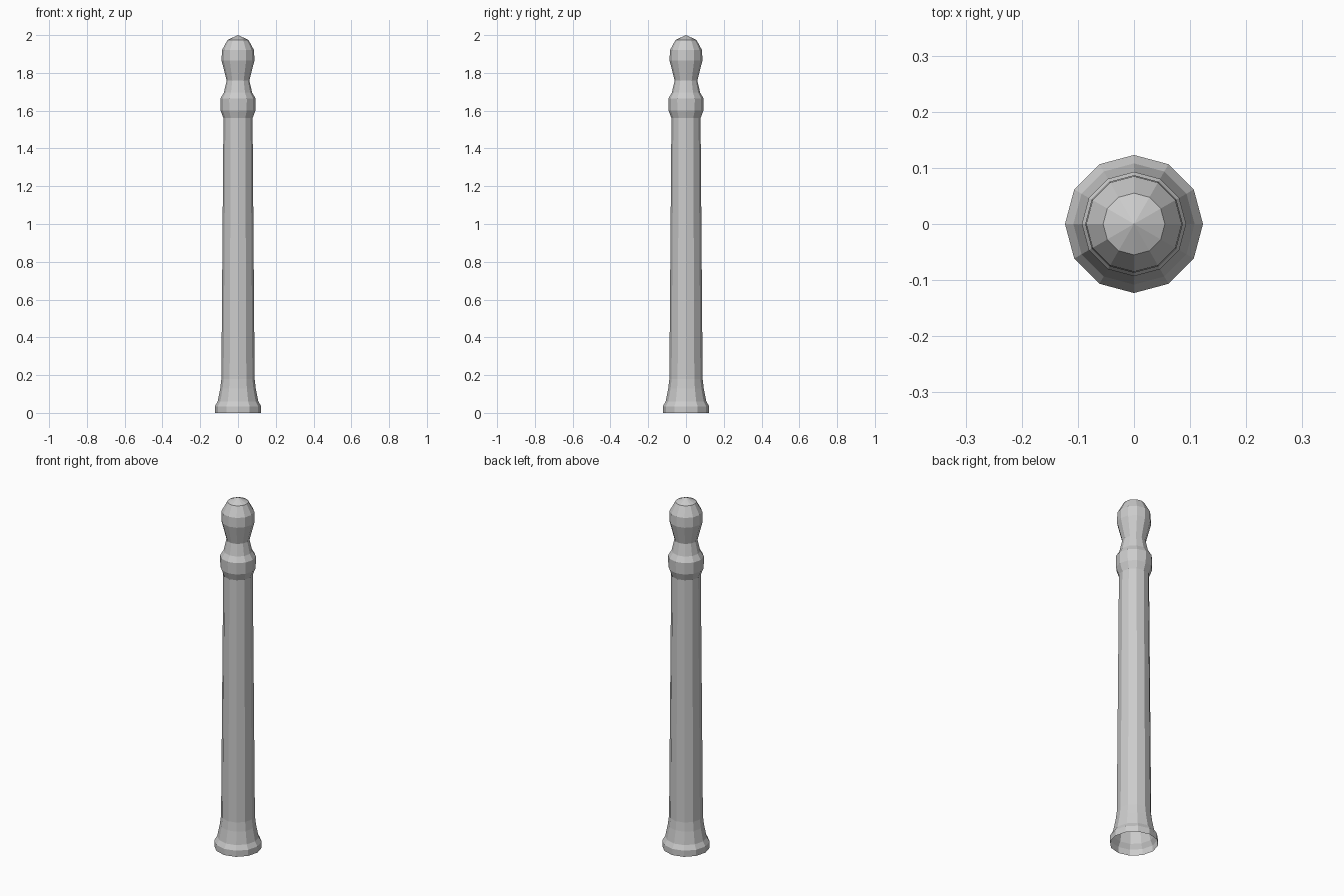
import bpy
import math

cube = bpy.data.objects.get("Cube")
if cube:
    bpy.data.objects.remove(cube)

grey = bpy.data.materials.new("plain grey")
grey.use_nodes = True
colour = (0.6, 0.6, 0.6, 1)
grey.diffuse_color = colour
grey.node_tree.nodes["Principled BSDF"].inputs["Base Color"].default_value = colour

SIDES = 12


def lathe(name, profile, tip=None):
    """Turn a (radius, height) profile around z, open below, closed by an optional tip."""
    verts = [(r * math.cos(math.tau * i / SIDES), r * math.sin(math.tau * i / SIDES), z)
             for r, z in profile for i in range(SIDES)]
    faces = []
    for k in range(len(profile) - 1):
        a, b = k * SIDES, (k + 1) * SIDES
        for i in range(SIDES):
            j = (i + 1) % SIDES
            faces.append((a + i, a + j, b + j, b + i))
    if tip is not None:
        last = len(verts) - SIDES
        verts.append((0, 0, tip))
        faces += [(last + i, last + (i + 1) % SIDES, len(verts) - 1) for i in range(SIDES)]
    mesh = bpy.data.meshes.new(name)
    mesh.from_pydata(verts, [], faces)
    mesh.materials.append(grey)
    obj = bpy.data.objects.new(name, mesh)
    bpy.context.collection.objects.link(obj)
    return obj


# Flared foot, hollow underneath
lathe("foot", [(0.123, 0), (0.123, 0.035), (0.108, 0.06), (0.094, 0.13), (0.088, 0.18)])
# Long tapering shaft
lathe("shaft", [(0.088, 0.18), (0.077, 1.56)])
# Raised collar below the neck
lathe("collar", [(0.077, 1.56), (0.092, 1.6), (0.093, 1.665), (0.075, 1.695)])
# Narrow neck and bulbous finial
lathe("finial", [(0.075, 1.695), (0.06, 1.76), (0.087, 1.865), (0.085, 1.92), (0.055, 1.975)], tip=2.0)
